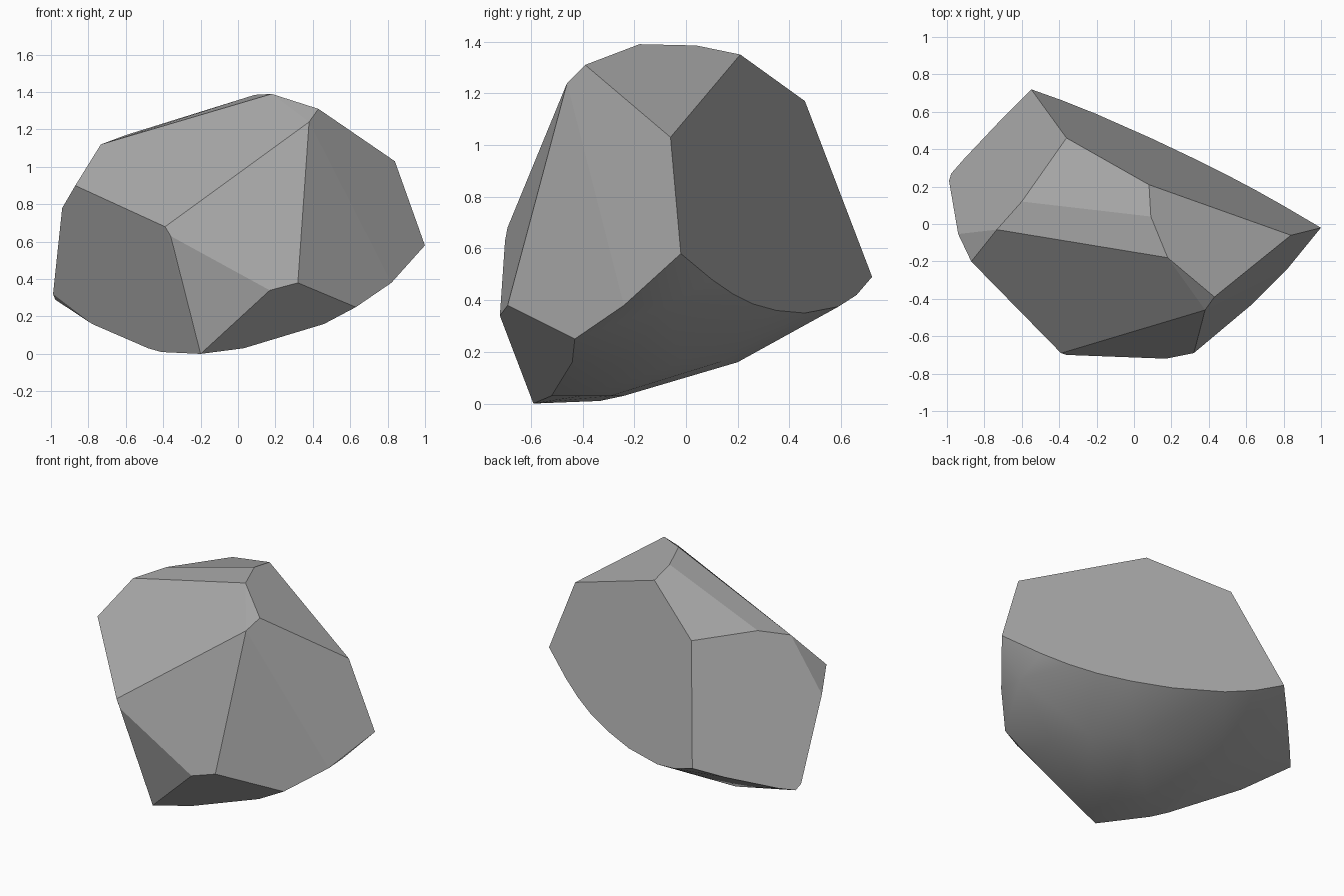
import bpy
import bmesh
from math import radians
from mathutils import Vector

default_cube = bpy.data.objects.get("Cube")
if default_cube:
    bpy.data.objects.remove(default_cube, do_unlink=True)


def make_material(name, colour):
    material = bpy.data.materials.new(name)
    material.use_nodes = True
    material.diffuse_color = colour
    shader = material.node_tree.nodes["Principled BSDF"]
    shader.inputs["Base Color"].default_value = colour
    shader.inputs["Roughness"].default_value = 0.9
    return material


def back_cleft(y, z):
    """Point on the flat cleaved plane at the back of the stone."""
    return ((0.59 - 0.254 * z - y) / 0.463, y, z)


def front_cleft(x, z):
    """Point on the flat cleaved plane at the front right of the stone."""
    return (x, -0.84 - 1.248 * x - 0.496 * z, z)


def side_cleft(y, z):
    """Point on the flat cleaved plane at the back right of the stone."""
    return (-1.327 + 0.706 * y + 0.549 * z, y, z)


def ring(z, *corners):
    """Horizontal row of corners on the rounded underside."""
    return [(x, y, z) for x, y in corners]


# Crown corners
crown = [
    (.18, -.18, 1.39), (.09, .04, 1.385), (.43, -.39, 1.31),
    (.38, -.46, 1.24), side_cleft(.12, 1.17), side_cleft(-.03, 1.12),
]

# Flat back wall and its curved lower rim
back_wall = [back_cleft(y, z) for y, z in (
    (.21, 1.35), (-.06, 1.03), (.46, 1.17), (-.02, .58), (.72, .49),
    (.1, .48), (.18, .425), (.26, .385), (.35, .36), (.46, .35),
    (.59, .375), (.66, .42))]

# Side wall and its lower rim
side_wall = [side_cleft(y, z) for y, z in (
    (.23, .32), (.27, .29), (.35, .315), (.58, .415))]

# Front walls
front_wall = [front_cleft(x, z) for x, z in (
    (-.87, .9), (-.94, .78), (-.39, .68), (-.78, .16),
    (-.48, .03), (-.41, .01), (-.2, 0))]
front_wall += [(-.36, -.7, .63), (.17, -.72, .34), (.32, -.69, .38),
               (.63, -.43, .25)]

# Rounded underside
underside = (
    ring(.03, (.03, -.52), (.02, -.4), (-.1, -.29), (-.3, -.24))
    + ring(.16, (.46, -.44), (.45, -.22), (.33, -.02), (.1, .13),
           (-.2, .2), (-.5, .2))
    + ring(.38, (.82, -.24), (.81, -.08)))


def build_stone(name, corners, material):
    """Wrap the corners in a faceted shell and merge its flat areas."""
    mesh = bpy.data.meshes.new(name)
    bm = bmesh.new()
    for corner in corners:
        bm.verts.new(Vector(corner))
    hull = bmesh.ops.convex_hull(bm, input=bm.verts)
    loose = [v for v in hull["geom_interior"] + hull["geom_unused"]
             if isinstance(v, bmesh.types.BMVert) and not v.link_faces]
    bmesh.ops.delete(bm, geom=list(set(loose)), context="VERTS")
    bmesh.ops.dissolve_limit(bm, angle_limit=radians(3),
                             verts=bm.verts, edges=bm.edges)
    bmesh.ops.recalc_face_normals(bm, faces=bm.faces)
    bm.to_mesh(mesh)
    bm.free()
    mesh.materials.append(material)
    stone = bpy.data.objects.new(name, mesh)
    bpy.context.collection.objects.link(stone)
    return stone


stone = build_stone("stone", crown + back_wall + side_wall + front_wall + underside,
                    make_material("stone grey", (0.4, 0.4, 0.4, 1)))

# Smooth underside, crisp flat walls
bpy.ops.object.select_all(action="DESELECT")
stone.select_set(True)
bpy.context.view_layer.objects.active = stone
bpy.ops.object.shade_smooth_by_angle(angle=radians(28))
for face in stone.data.polygons:
    if face.normal.z > -0.3:
        face.use_smooth = False
